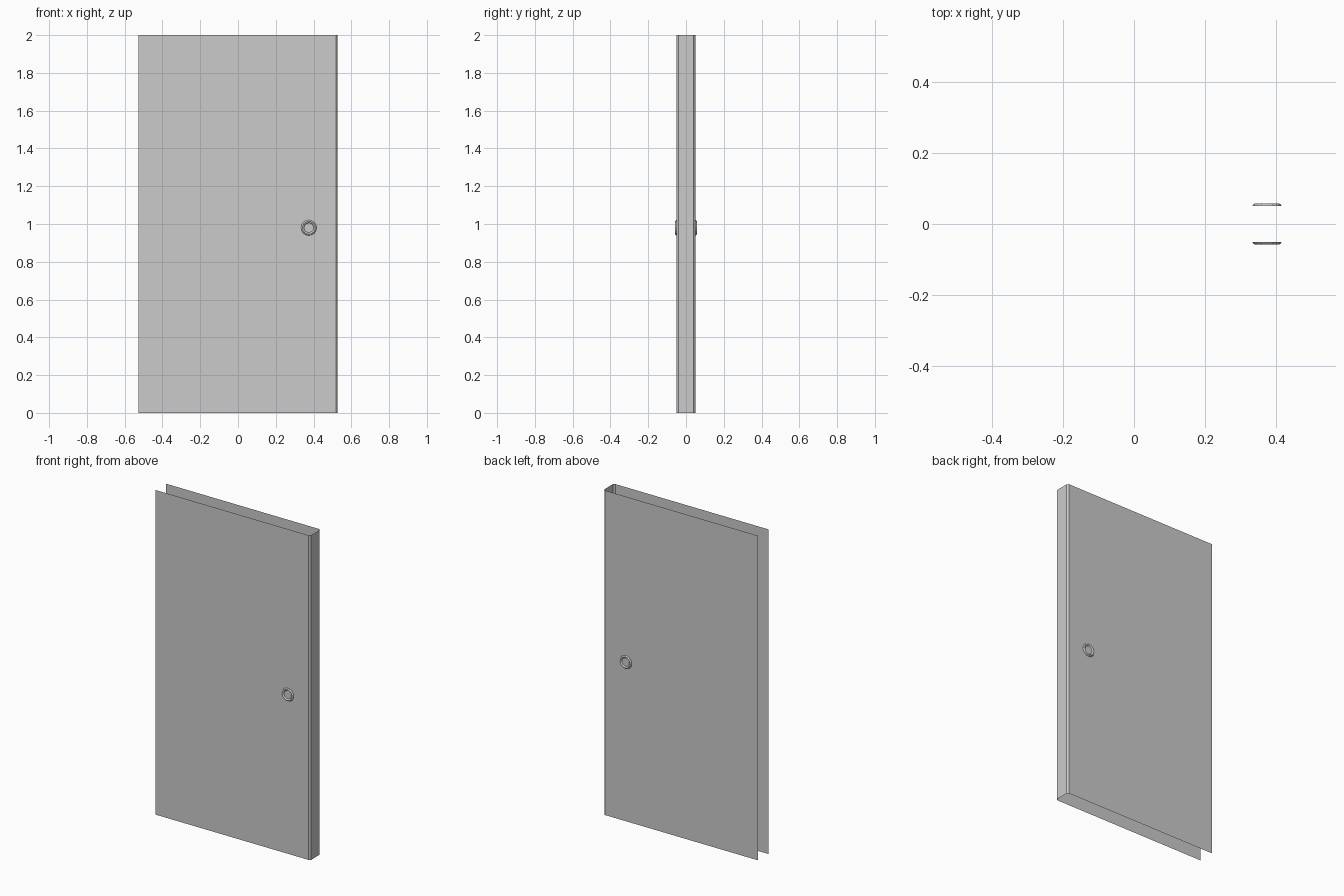
import bpy, bmesh, math

if "Cube" in bpy.data.objects:
    bpy.data.objects.remove(bpy.data.objects["Cube"])

W, D, H, C = 0.528, 0.051, 2.0, 0.01  # half width, half depth, height, chamfer


def make_object(name, bm):
    mesh = bpy.data.meshes.new(name)
    bm.to_mesh(mesh)
    bm.free()
    obj = bpy.data.objects.new(name, mesh)
    bpy.context.collection.objects.link(obj)
    return obj


# Door skin: open on the hinge side, top and bottom; chamfered latch edge
bm = bmesh.new()
profile = [(-W, -D), (W - C, -D), (W, -D + C), (W, D - C), (W - C, D), (-W, D)]
low = [bm.verts.new((x, y, 0)) for x, y in profile]
high = [bm.verts.new((x, y, H)) for x, y in profile]
for i in range(len(profile) - 1):
    bm.faces.new((low[i], low[i + 1], high[i + 1], high[i]))
make_object("door_panel", bm)


# Round finger pull: raised bevelled rim with a shallow dished centre
def finger_pull(name, side, sides=16):
    bm = bmesh.new()
    rings = []
    for r, h in [(0.041, 0.0), (0.039, 0.004), (0.034, 0.007),
                 (0.030, 0.006), (0.025, 0.001)]:
        ring = []
        for i in range(sides):
            a = math.tau * i / sides
            ring.append(bm.verts.new((0.375 + r * math.cos(a), side * (D + h),
                                      0.98 + r * math.sin(a))))
        rings.append(ring)
    for a, b in zip(rings, rings[1:]):
        for i in range(sides):
            j = (i + 1) % sides
            bm.faces.new((a[i], a[j], b[j], b[i]))
    bm.faces.new(rings[-1])
    if side > 0:
        bmesh.ops.reverse_faces(bm, faces=bm.faces[:])
    return make_object(name, bm)


finger_pull("front_finger_pull", -1)
finger_pull("back_finger_pull", 1)
